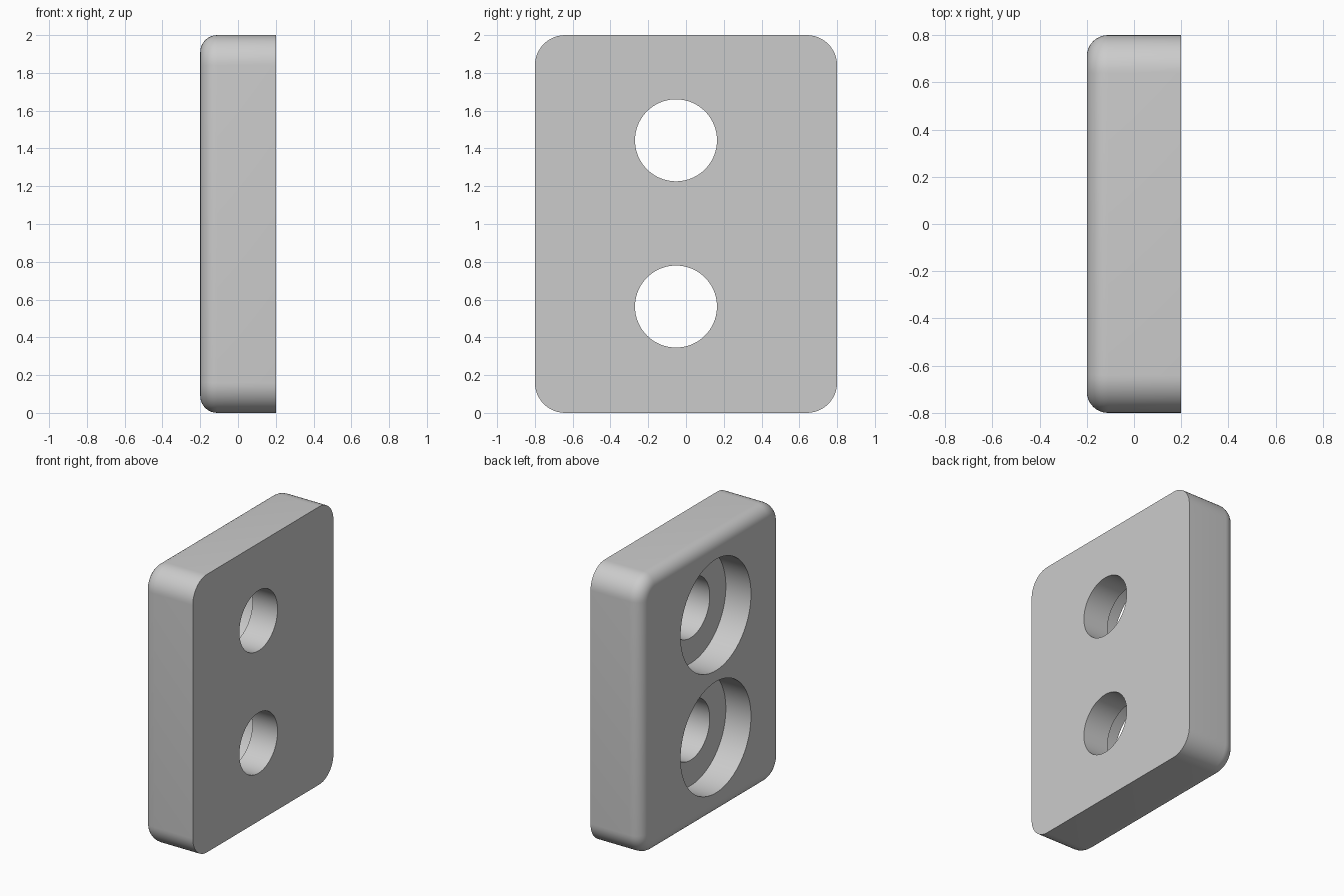
import bpy
import bmesh
from math import pi, radians
from mathutils import Matrix, Vector

if "Cube" in bpy.data.objects:
    bpy.data.objects.remove(bpy.data.objects["Cube"], do_unlink=True)

THICK, WIDTH, HEIGHT = 0.4, 1.6, 2.0
CORNER, FILLET = 0.16, 0.09
HOLE_Y, HOLE_Z = -0.053, (0.563, 1.443)
HOLE_R, BORE_R, BORE_DEPTH = 0.217, 0.4, 0.2

grey = bpy.data.materials.new("plain grey")
grey.use_nodes = True
grey.diffuse_color = (0.6, 0.6, 0.6, 1)
grey.node_tree.nodes["Principled BSDF"].inputs["Base Color"].default_value = grey.diffuse_color


def make_object(name, bm):
    mesh = bpy.data.meshes.new(name)
    bm.to_mesh(mesh)
    bm.free()
    mesh.materials.append(grey)
    obj = bpy.data.objects.new(name, mesh)
    bpy.context.collection.objects.link(obj)
    return obj


def cutter(name, radius, x_min, x_max, z):
    """Cylinder along x used to cut one step of a hole."""
    bm = bmesh.new()
    place = Matrix.Translation(((x_min + x_max) / 2, HOLE_Y, z)) @ Matrix.Rotation(pi / 2, 4, "Y")
    bmesh.ops.create_cone(bm, cap_ends=True, segments=96, radius1=radius, radius2=radius,
                          depth=x_max - x_min, matrix=place)
    obj = make_object(name, bm)
    obj.hide_render = True
    return obj


# Plate: rounded corners, then a fillet round the -x face only
bm = bmesh.new()
bmesh.ops.create_cube(bm, size=1, matrix=Matrix.Translation((0, 0, HEIGHT / 2))
                      @ Matrix.Diagonal((THICK, WIDTH, HEIGHT, 1)))
corners = [e for e in bm.edges if abs((e.verts[0].co - e.verts[1].co).x) > THICK / 2]
bmesh.ops.bevel(bm, geom=corners, offset=CORNER, segments=12, profile=0.5, affect="EDGES")
rim = [e for e in bm.edges if all(v.co.x < -THICK / 2 + 0.001 for v in e.verts)]
bmesh.ops.bevel(bm, geom=rim, offset=FILLET, segments=8, profile=0.5, affect="EDGES")
plate = make_object("mounting_plate", bm)

# Two stepped holes, with the wide step on the filleted side
cutters = []
for z in HOLE_Z:
    cutters.append(cutter("through_hole", HOLE_R, -THICK, THICK, z))
    cutters.append(cutter("counterbore", BORE_R, -THICK, -THICK / 2 + BORE_DEPTH, z))

bpy.ops.object.select_all(action="DESELECT")
plate.select_set(True)
bpy.context.view_layer.objects.active = plate
for tool in cutters:
    cut = plate.modifiers.new(tool.name, "BOOLEAN")
    cut.operation = "DIFFERENCE"
    cut.solver = "EXACT"
    cut.object = tool
    bpy.ops.object.modifier_apply(modifier=cut.name)
    bpy.data.objects.remove(tool, do_unlink=True)

bpy.ops.object.shade_smooth_by_angle(angle=radians(30))
